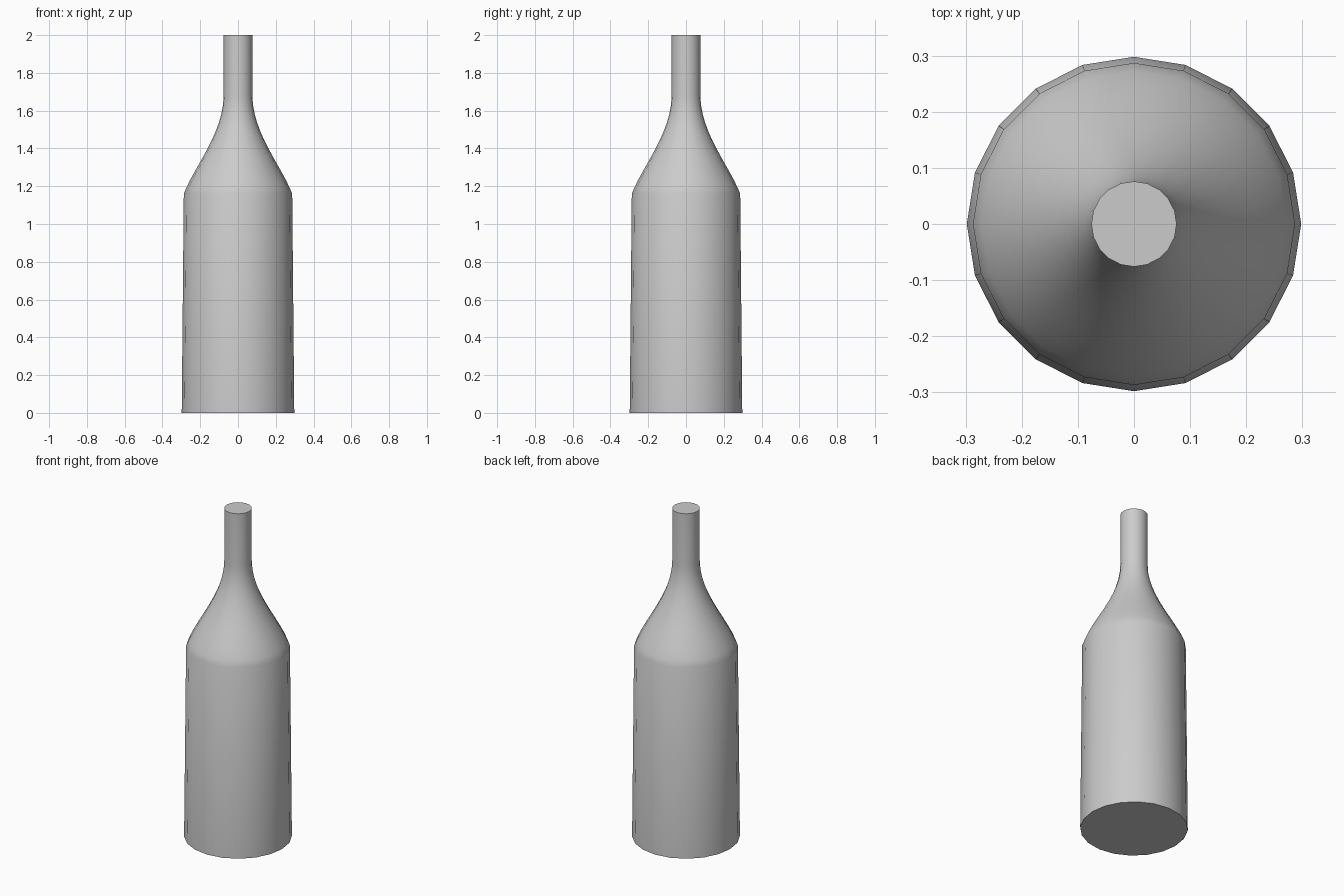
import bpy, bmesh, math

if "Cube" in bpy.data.objects:
    bpy.data.objects.remove(bpy.data.objects["Cube"])

SIDES = 20


def bezier(p0, p1, p2, p3, n):
    pts = []
    for i in range(n + 1):
        t = i / n
        w = ((1 - t) ** 3, 3 * t * (1 - t) ** 2, 3 * t * t * (1 - t), t ** 3)
        pts.append(tuple(sum(k * p[a] for k, p in zip(w, (p0, p1, p2, p3))) for a in (0, 1)))
    return pts


# Profile (radius, height): tapered body, S-shaped shoulder, straight neck
profile = [(0.298, 0.0)]
profile += bezier((0.287, 1.16), (0.235, 1.30), (0.077, 1.48), (0.076, 1.68), 12)
profile += [(0.076, 2.0)]

# Lathe the profile and cap both ends
bm = bmesh.new()
rings = [[bm.verts.new((r * math.cos(math.tau * i / SIDES), r * math.sin(math.tau * i / SIDES), z))
          for i in range(SIDES)] for r, z in profile]
for lo, hi in zip(rings, rings[1:]):
    for i in range(SIDES):
        j = (i + 1) % SIDES
        bm.faces.new((lo[i], lo[j], hi[j], hi[i]))
bm.faces.new(rings[0][::-1])
bm.faces.new(rings[-1])

mesh = bpy.data.meshes.new("bottle")
bm.to_mesh(mesh)
bm.free()
bottle = bpy.data.objects.new("bottle", mesh)
bpy.context.collection.objects.link(bottle)

# Smooth sides, crisp rims
bpy.context.view_layer.objects.active = bottle
bottle.select_set(True)
bpy.ops.object.shade_smooth_by_angle(angle=math.radians(40))
